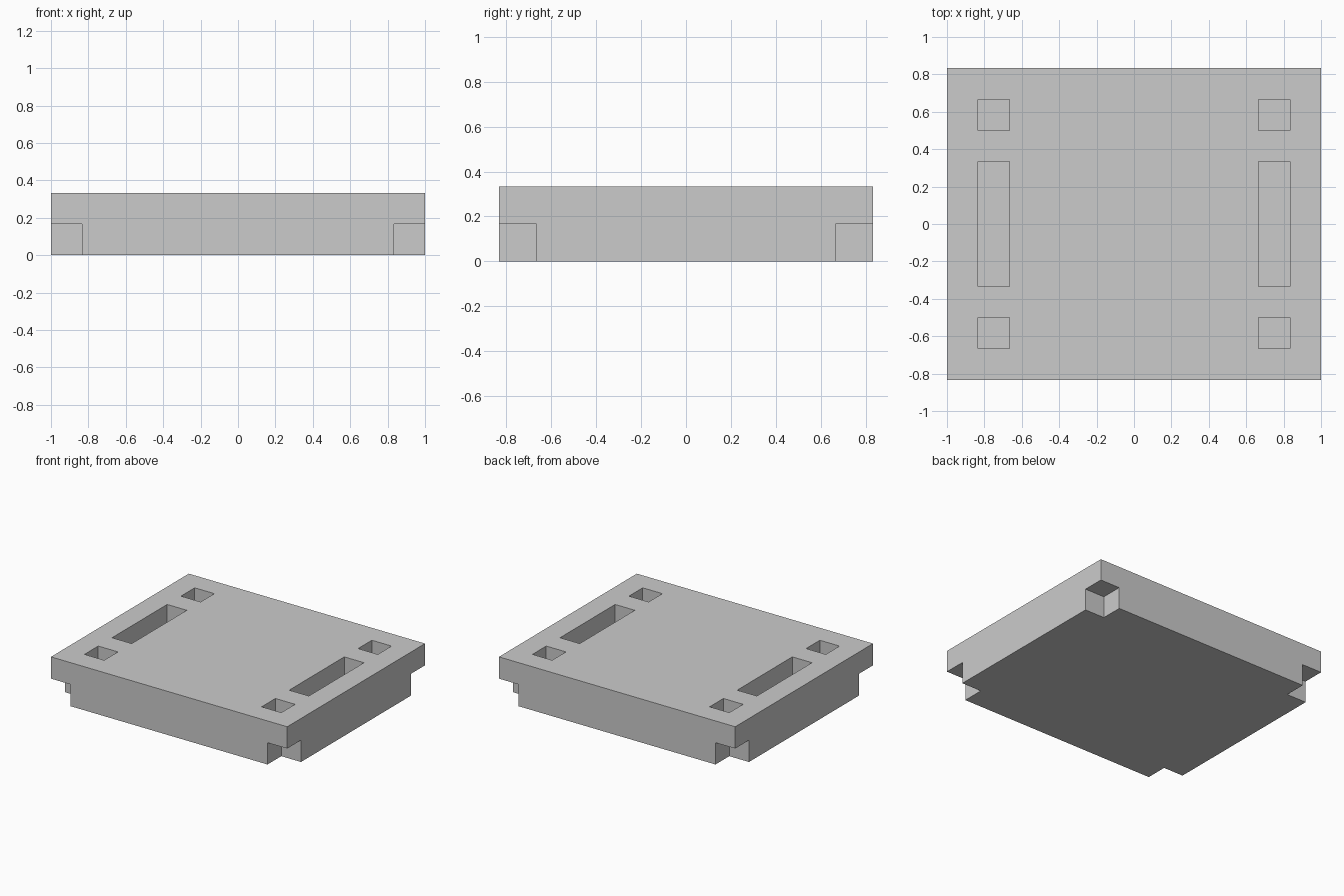
import bpy, bmesh
from mathutils import Matrix, Vector

if "Cube" in bpy.data.objects:
    bpy.data.objects.remove(bpy.data.objects["Cube"])

U = 1 / 6  # module size: every dimension is a multiple of this


def add_box(bm, lo, hi):
    lo, hi = Vector(lo), Vector(hi)
    size = hi - lo
    m = Matrix.Translation((lo + hi) / 2) @ Matrix.Diagonal((*size, 1))
    bmesh.ops.create_cube(bm, size=1, matrix=m)


def make_object(name, boxes):
    bm = bmesh.new()
    for lo, hi in boxes:
        add_box(bm, [c * U for c in lo], [c * U for c in hi])
    mesh = bpy.data.meshes.new(name)
    bm.to_mesh(mesh)
    bm.free()
    ob = bpy.data.objects.new(name, mesh)
    bpy.context.collection.objects.link(ob)
    return ob


# Main slab
slab = make_object("slab", [((-6, -5, 0), (6, 5, 2))])

# Cutters: long slots, square pockets and lower corner notches
cuts = []
for sx in (-1, 1):
    x = sx * 4.5
    cuts.append(((x - .5, -2, 1), (x + .5, 2, 3)))
    for sy in (-1, 1):
        y = sy * 3.5
        cuts.append(((x - .5, y - .5, 1), (x + .5, y + .5, 3)))
        cx, cy = sx * 6, sy * 5
        cuts.append(((cx - 1, cy - 1, -1), (cx + 1, cy + 1, 1)))
cutter = make_object("recess_cutter", cuts)
cutter.hide_render = True

# Carve the recesses into the slab
mod = slab.modifiers.new("recesses", 'BOOLEAN')
mod.operation = 'DIFFERENCE'
mod.solver = 'EXACT'
mod.object = cutter
bpy.context.view_layer.objects.active = slab
bpy.ops.object.modifier_apply(modifier=mod.name)
bpy.data.objects.remove(cutter)
